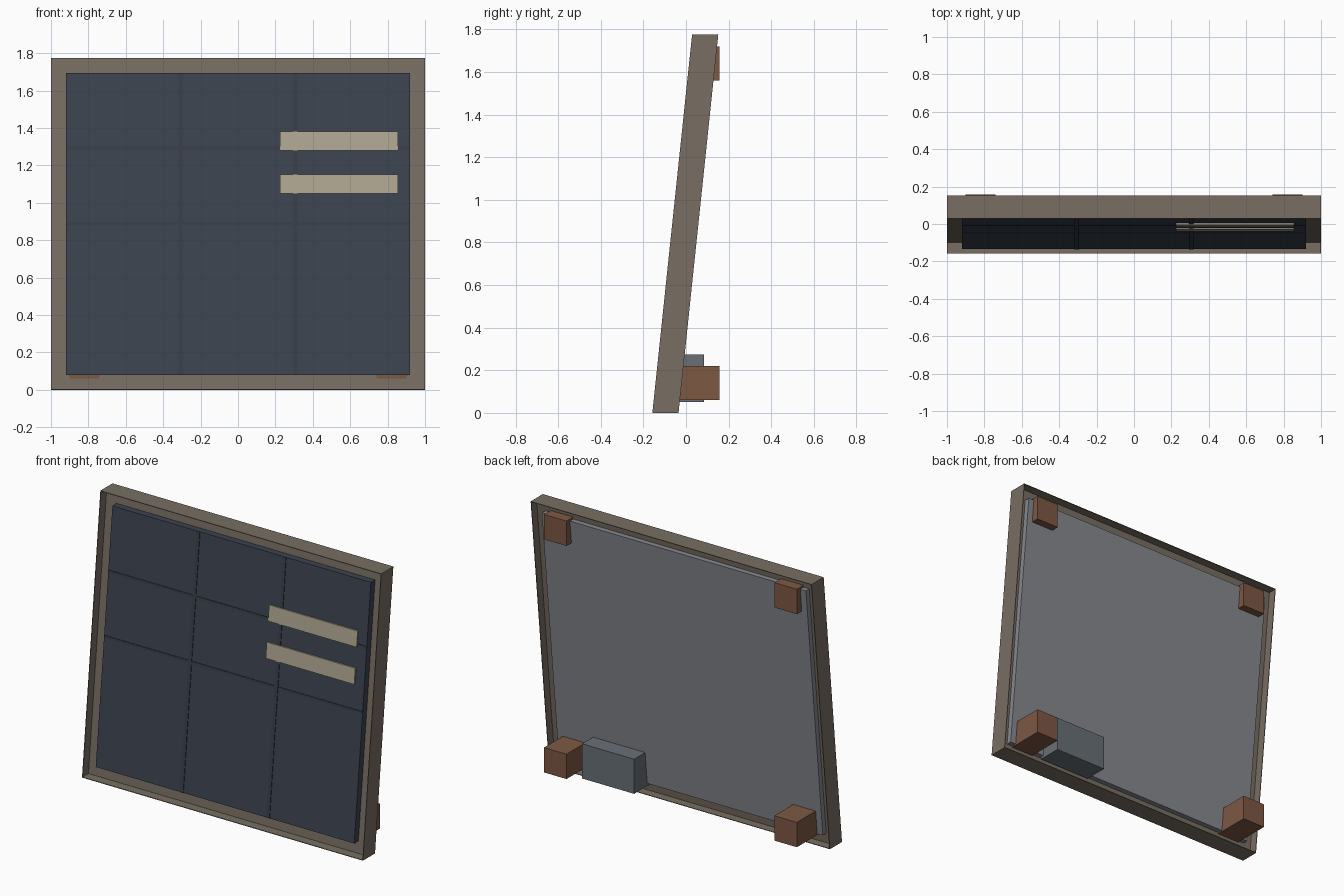
import bpy, bmesh, math

if "Cube" in bpy.data.objects:
    bpy.data.objects.remove(bpy.data.objects["Cube"])

LEAN = math.tan(math.radians(6))   # backward lean, as a shear in y
FRONT = -0.158                     # y of the frame's front edge at z = 0
DEPTH = 0.123
H = 1.775


def material(name, rgb):
    m = bpy.data.materials.new(name)
    lin = [((c / 255 + 0.055) / 1.055) ** 2.4 for c in rgb]
    m.diffuse_color = (*lin, 1)
    m.use_nodes = True
    m.node_tree.nodes["Principled BSDF"].inputs["Base Color"].default_value = m.diffuse_color
    return m


frame_mat = material("weathered brown", (120, 110, 98))
panel_mat = material("dark slate blue", (60, 67, 79))
seam_mat = material("darker slate", (55, 61, 72))
plate_mat = material("pale sand", (174, 166, 145))
back_mat = material("mid grey", (134, 137, 143))
box_mat = material("steel grey", (104, 112, 118))
foot_mat = material("rust brown", (125, 88, 68))


def box(name, x, y, z, mat, lean=True):
    """Box from (min, max) ranges; leaning boxes give y as depth behind the front edge."""
    bm = bmesh.new()
    bmesh.ops.create_cube(bm, size=1)
    for v in bm.verts:
        px, py, pz = (r[0] if c < 0 else r[1] for c, r in zip(v.co, (x, y, z)))
        v.co = (px, py + FRONT + LEAN * pz if lean else py, pz)
    me = bpy.data.meshes.new(name)
    bm.to_mesh(me)
    bm.free()
    me.materials.append(mat)
    ob = bpy.data.objects.new(name, me)
    bpy.context.collection.objects.link(ob)
    return ob


# Thin-walled outer frame with a flange plate halfway through it
T = 0.004
for side, a, b in (("left", -1, -1 + T), ("right", 1 - T, 1)):
    box(f"frame_wall_{side}", (a, b), (0, DEPTH), (0, H), frame_mat)
for side, a, b in (("bottom", 0, T), ("top", H - T, H)):
    box(f"frame_wall_{side}", (-1, 1), (0, DEPTH), (a, b), frame_mat)
box("frame_flange", (-0.998, 0.998), (0.06, 0.068), (0.002, H - 0.002), frame_mat)

# Front panel and back panel
box("front_panel", (-0.92, 0.92), (0.017, 0.062), (0.08, 1.695), panel_mat)
box("back_panel", (-0.94, 0.94), (0.066, 0.102), (0.068, 1.707), back_mat)

# Raised seams on the front panel
for i, x in enumerate((-0.307, 0.307)):
    box(f"vertical_seam_{i}", (x - 0.012, x + 0.012), (0.013, 0.02), (0.081, 1.694), seam_mat)
for i, z in enumerate((0.888, 1.292)):
    box(f"horizontal_seam_{i}", (-0.919, 0.919), (0.0135, 0.02), (z - 0.008, z + 0.008), seam_mat)

# Pale plates
for i, z in enumerate((1.05, 1.28)):
    box(f"pale_plate_{i}", (0.225, 0.855), (0.008, 0.0175), (z, z + 0.1), plate_mat)

# Square mounting feet, level with each other at the back
for side, s in (("left", -1), ("right", 1)):
    x = tuple(sorted((s * 0.74, s * 0.90)))
    box(f"lower_foot_{side}", x, (-0.098, 0.158), (0.06, 0.22), foot_mat, lean=False)
    box(f"upper_foot_{side}", x, (0.085, 0.158), (1.56, 1.72), foot_mat, lean=False)

# Equipment box on the back
box("equipment_box", (0.31, 0.68), (-0.07, 0.085), (0.052, 0.275), box_mat, lean=False)
